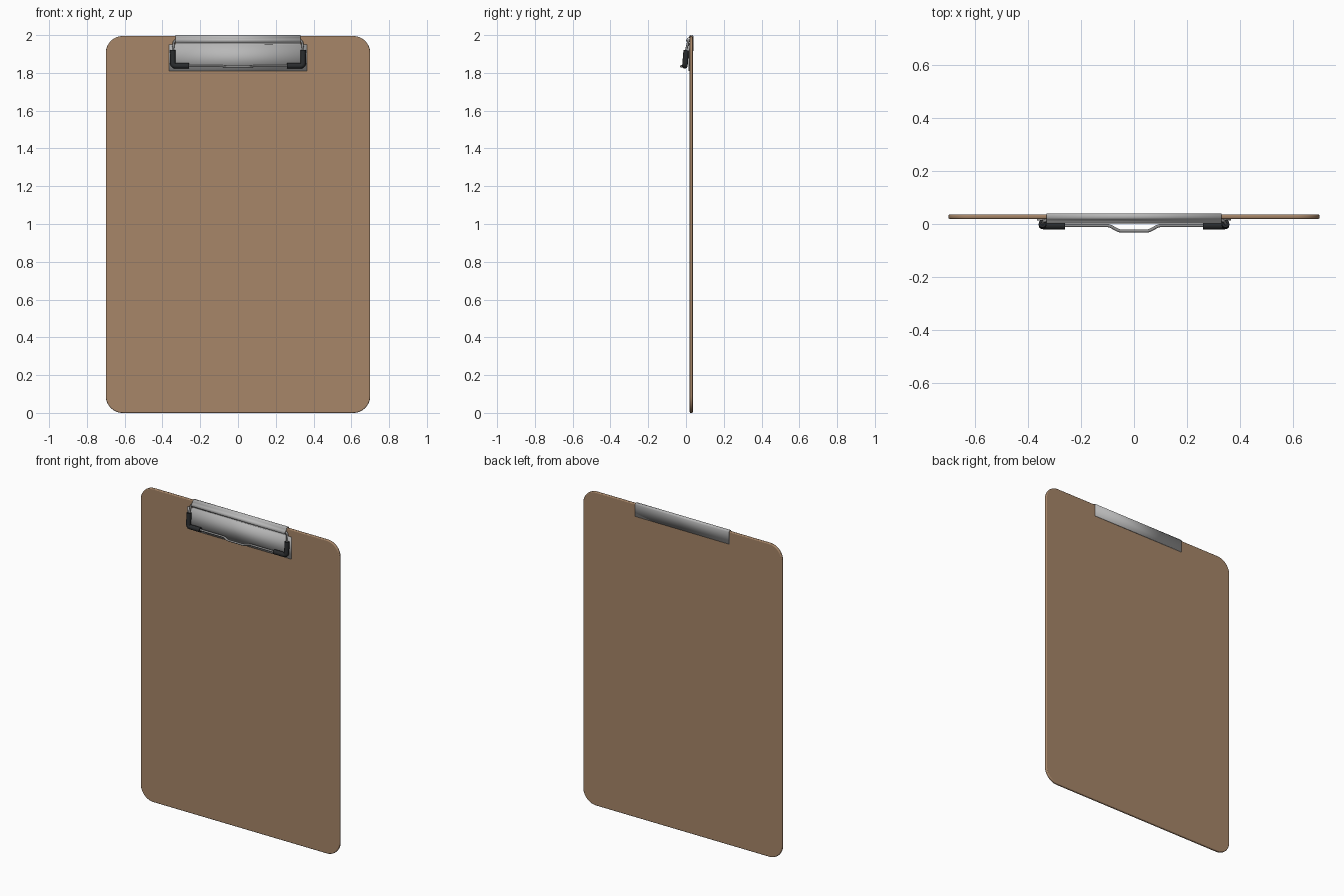
import bpy, bmesh, math
from mathutils import Vector

if "Cube" in bpy.data.objects:
    bpy.data.objects.remove(bpy.data.objects["Cube"])


def material(name, rgb):
    m = bpy.data.materials.new(name)
    m.diffuse_color = (*rgb, 1)
    m.use_nodes = True
    m.node_tree.nodes["Principled BSDF"].inputs["Base Color"].default_value = m.diffuse_color
    return m


BROWN = material("brown hardboard", (0.385, 0.238, 0.14))
STEEL = material("pale steel", (0.48, 0.48, 0.48))
WIRE = material("grey wire", (0.28, 0.28, 0.28))
BLACK = material("black rubber", (0.022, 0.024, 0.026))


def finish(bm, name, mat):
    bmesh.ops.recalc_face_normals(bm, faces=bm.faces)
    me = bpy.data.meshes.new(name)
    bm.to_mesh(me)
    bm.free()
    ob = bpy.data.objects.new(name, me)
    bpy.context.collection.objects.link(ob)
    me.materials.append(mat)
    return ob


def smooth(ob):
    bpy.ops.object.select_all(action='DESELECT')
    ob.select_set(True)
    bpy.context.view_layer.objects.active = ob
    bpy.ops.object.shade_smooth_by_angle(angle=math.radians(40))


def fillet(pts, r, steps=6):
    """Round the inner corners of an open path."""
    pts = [Vector(p) for p in pts]
    out = [pts[0]]
    for a, b, c in zip(pts, pts[1:], pts[2:]):
        p, q = b + (a - b).normalized() * r, b + (c - b).normalized() * r
        for i in range(steps + 1):
            t = i / steps
            out.append(p * (1 - t) ** 2 + b * 2 * t * (1 - t) + q * t * t)
    return out + [pts[-1]]


def tube(name, pts, radius, mat):
    cu = bpy.data.curves.new(name, 'CURVE')
    cu.dimensions = '3D'
    cu.bevel_depth = radius
    cu.bevel_resolution = 4
    cu.use_fill_caps = True
    sp = cu.splines.new('POLY')
    sp.points.add(len(pts) - 1)
    for sp_pt, p in zip(sp.points, pts):
        sp_pt.co = (*p, 1)
    cu.materials.append(mat)
    ob = bpy.data.objects.new(name, cu)
    bpy.context.collection.objects.link(ob)
    bpy.ops.object.select_all(action='DESELECT')
    ob.select_set(True)
    bpy.context.view_layer.objects.active = ob
    bpy.ops.object.convert(target='MESH')
    smooth(bpy.context.view_layer.objects.active)


# Board: rounded rectangle with softened edges
R, W, TOP = 0.09, 0.70, 1.995
bm = bmesh.new()
outline = []
for k, (cx, cz) in enumerate([(W - R, TOP - R), (R - W, TOP - R), (R - W, R), (W - R, R)]):
    for i in range(13):
        a = math.radians(90 * k + 7.5 * i)
        outline.append(bm.verts.new((cx + R * math.cos(a), 0.0195, cz + R * math.sin(a))))
face = bm.faces.new(outline)
ext = bmesh.ops.extrude_face_region(bm, geom=[face])
bmesh.ops.translate(bm, vec=(0, 0.0165, 0),
                    verts=[v for v in ext['geom'] if isinstance(v, bmesh.types.BMVert)])
board = finish(bm, "board", BROWN)
bev = board.modifiers.new("soft edge", 'BEVEL')
bev.width, bev.segments, bev.limit_method = 0.005, 3, 'ANGLE'
smooth(board)

# Clip plate: bent sheet (half width, y, z) over the top edge, around the wire, down the front
HINGE_Y, HINGE_Z = 0.013, 1.972
N, B = 0.33, 0.365
prof = [(N, 0.038, 1.917), (N, 0.038, 1.992), (N, 0.036, 1.997), (N, 0.032, 1.999),
        (N, 0.024, 1.999), (N, 0.019, 1.996), (N, 0.017, 1.988)]
for i in range(9):
    a = math.radians(70 - 17.5 * i)
    prof.append((N, HINGE_Y - 0.010 * math.cos(a), HINGE_Z + 0.011 * math.sin(a)))
prof += [(N, 0.016, 1.958), (N, 0.016, 1.950), (B, 0.016, 1.949), (B, 0.016, 1.81)]
bm = bmesh.new()
rows = [[bm.verts.new((s * w, y, z)) for s in (-1, 1)] for w, y, z in prof]
for r0, r1 in zip(rows, rows[1:]):
    bm.faces.new((r0[0], r0[1], r1[1], r1[0]))
plate = finish(bm, "clip_plate", STEEL)
sol = plate.modifiers.new("sheet", 'SOLIDIFY')
sol.thickness, sol.offset = 0.004, 0
smooth(plate)

# Spring wire: hinge rod, two arms and a lower bar with a finger bow
X, LOW_Y, LOW_Z = 0.345, -0.006, 1.837
corner = [(0.30, HINGE_Y, HINGE_Z), (X - 0.007, HINGE_Y, HINGE_Z), (X, 0.001, 1.92),
          (X, LOW_Y, LOW_Z), (0.12, LOW_Y, LOW_Z)]
right = fillet(corner, 0.014)
bow = []
for i in range(9):
    t = i / 8
    bow.append(Vector((0.10 - 0.05 * t, LOW_Y - 0.020 * (3 * t * t - 2 * t ** 3), LOW_Z - 0.003 * t)))
half = right + bow
mirrored = [Vector((-p.x, p.y, p.z)) for p in reversed(half)]
tube("clip_wire", half + mirrored, 0.006, WIRE)
tube("hinge_rod", [(-0.31, HINGE_Y, HINGE_Z), (0.31, HINGE_Y, HINGE_Z)], 0.006, WIRE)

# Rubber corner sleeves
for side, s in (("left", -1), ("right", 1)):
    path = fillet([(s * X, 0.001, 1.92), (s * X, LOW_Y, LOW_Z), (s * 0.26, LOW_Y, LOW_Z)], 0.016)
    tube("rubber_sleeve_" + side, path, 0.0145, BLACK)
